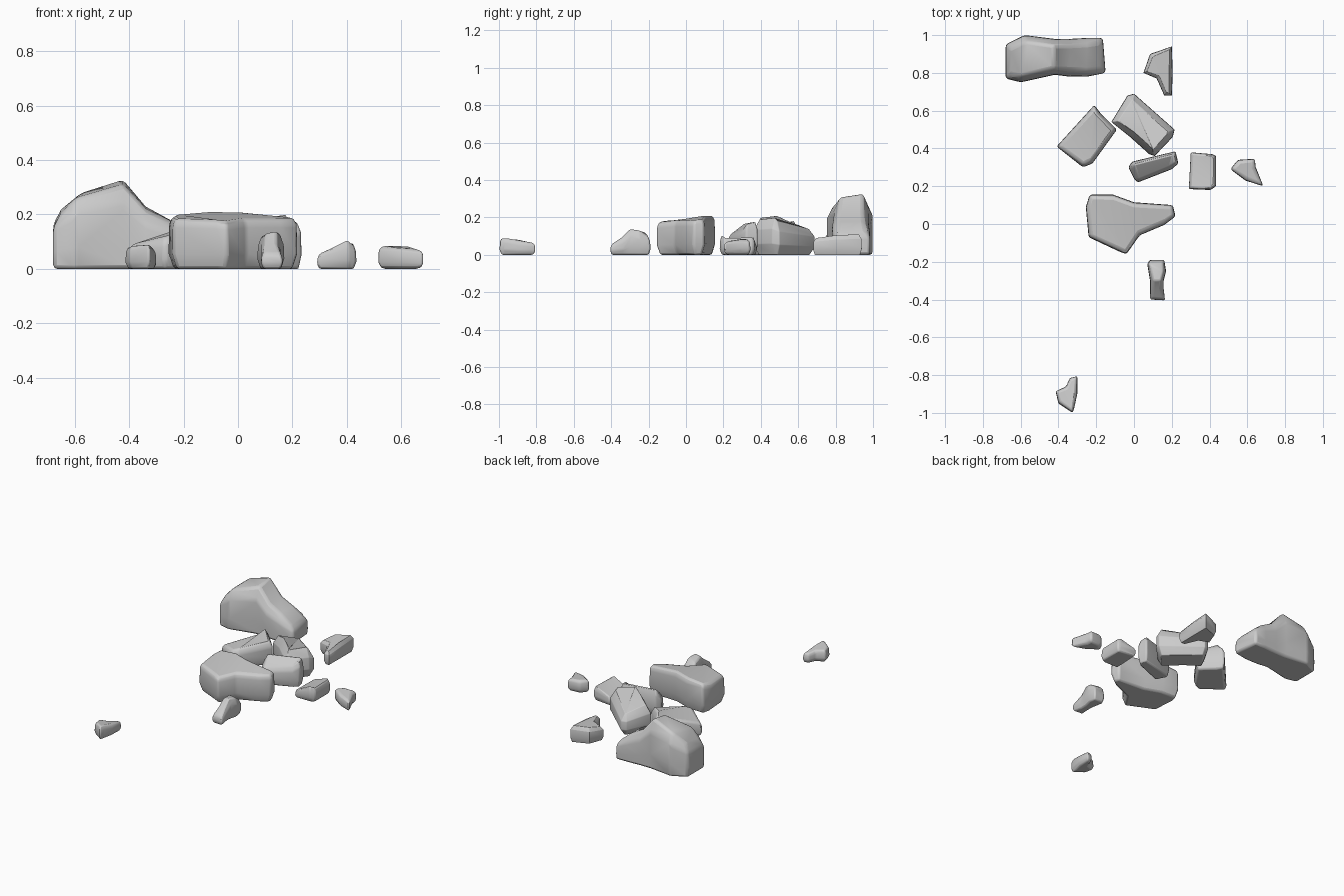
import bpy, bmesh, math
from mathutils import Vector

if "Cube" in bpy.data.objects:
    bpy.data.objects.remove(bpy.data.objects["Cube"])


def offset_ring(pts, d):
    """Move a closed 2D outline inwards by d."""
    n = len(pts)
    area = sum(pts[i].x * pts[(i + 1) % n].y - pts[(i + 1) % n].x * pts[i].y for i in range(n))
    s = 1 if area > 0 else -1
    out = []
    for i, p in enumerate(pts):
        a = (p - pts[i - 1]).normalized()
        b = (pts[(i + 1) % n] - p).normalized()
        m = Vector((-(a.y + b.y), a.x + b.x)).normalized() * s
        out.append(p + m * d)
    return out


def rock(name, pts, inset=0.02, base=0.012, shoulder=0.78, bevel=0.012):
    """Outline points are (x, y, top height), listed along one long side and back along the other."""
    bm = bmesh.new()
    n = len(pts)
    plan = [Vector(p[:2]) for p in pts]
    rings = []
    for d, f in ((base, 0), (0, 0.3), (0.002, shoulder), (inset, 1)):
        rings.append([bm.verts.new((q.x, q.y, p[2] * f))
                      for q, p in zip(offset_ring(plan, d), pts)])
    for lo, hi in zip(rings, rings[1:]):
        for i in range(n):
            j = (i + 1) % n
            bm.faces.new((lo[i], lo[j], hi[j], hi[i]))
    # close top and bottom with strips between the two long sides
    for ring in (rings[0], rings[-1]):
        i, k = 0, n - 1
        while k - i > 1:
            quad = [ring[i], ring[i + 1], ring[k - 1], ring[k]]
            bm.faces.new(list(dict.fromkeys(quad)))
            i, k = i + 1, k - 1
    bmesh.ops.recalc_face_normals(bm, faces=bm.faces)
    mesh = bpy.data.meshes.new(name)
    bm.to_mesh(mesh)
    bm.free()
    ob = bpy.data.objects.new(name, mesh)
    bpy.context.collection.objects.link(ob)
    # worn edges
    mod = ob.modifiers.new("worn_edges", 'BEVEL')
    mod.width, mod.segments = bevel, 2
    mod.limit_method, mod.angle_limit = 'ANGLE', math.radians(25)
    bpy.ops.object.select_all(action='DESELECT')
    ob.select_set(True)
    bpy.context.view_layer.objects.active = ob
    bpy.ops.object.shade_smooth_by_angle(angle=math.radians(45))
    return ob


# Large boulder at the back, sloping down to the right
rock("back_boulder", [
    (-.68, .95, .22), (-.58, 1.0, .28), (-.42, .98, .33), (-.34, .98, .23), (-.25, .985, .18), (-.165, .985, .13),
    (-.15, .80, .12), (-.25, .78, .18), (-.34, .78, .22), (-.42, .79, .31), (-.60, .75, .26), (-.68, .77, .20)],
    inset=.035, base=.002, shoulder=.75, bevel=.015)

# Central boulder with a wedge at the front
rock("centre_boulder", [
    (-.255, .09, .19), (-.235, .155, .20), (-.11, .155, .21), (0, .115, .21), (.205, .10, .19), (.22, .04, .185),
    (.16, -.005, .185), (.03, -.06, .185), (-.04, -.16, .175), (-.08, -.145, .18), (-.24, -.07, .185)],
    inset=.015, base=.02, shoulder=.88)

# Medium stones
rock("left_stone", [
    (-.41, .41, .09), (-.21, .63, .15), (-.18, .59, .17), (-.09, .50, .15), (-.22, .32, .13), (-.27, .30, .12)])
rock("middle_stone", [
    (-.12, .54, .18), (-.035, .68, .14), (0, .69, .14), (.215, .50, .18),
    (.205, .46, .20), (.11, .36, .19), (.08, .37, .20), (-.02, .46, .21)], inset=.035, base=.03, shoulder=.7)
rock("low_slab_stone", [
    (-.03, .30, .13), (-.01, .33, .17), (.22, .385, .18), (.235, .32, .17),
    (.20, .29, .14), (.02, .22, .11), (0, .24, .11)], inset=.018)

# Small stones
rock("far_right_stone", [
    (.05, .80, .09), (.085, .90, .105), (.20, .94, .11), (.205, .80, .105),
    (.20, .68, .09), (.16, .68, .09), (.12, .77, .10)])
rock("right_stone", [
    (.29, .185, .055), (.30, .38, .06), (.415, .37, .10), (.435, .36, .09),
    (.435, .20, .09), (.405, .18, .11)], inset=.012, shoulder=.7)
rock("outer_right_stone", [
    (.51, .29, .085), (.55, .34, .085), (.64, .345, .08), (.645, .30, .08),
    (.685, .20, .07), (.59, .23, .08)], inset=.012)
rock("front_stone", [
    (.085, -.40, .06), (.085, -.34, .095), (.085, -.30, .13), (.07, -.21, .12), (.085, -.19, .10),
    (.16, -.19, .10), (.17, -.25, .13), (.157, -.30, .14), (.157, -.34, .095), (.165, -.405, .06)], inset=.016, shoulder=.7)
rock("lone_front_stone", [
    (-.30, -.805, .065), (-.34, -.815, .065), (-.36, -.86, .075), (-.415, -.885, .08),
    (-.40, -.95, .085), (-.325, -1.0, .09), (-.315, -.97, .09), (-.30, -.90, .075)], inset=.012)
